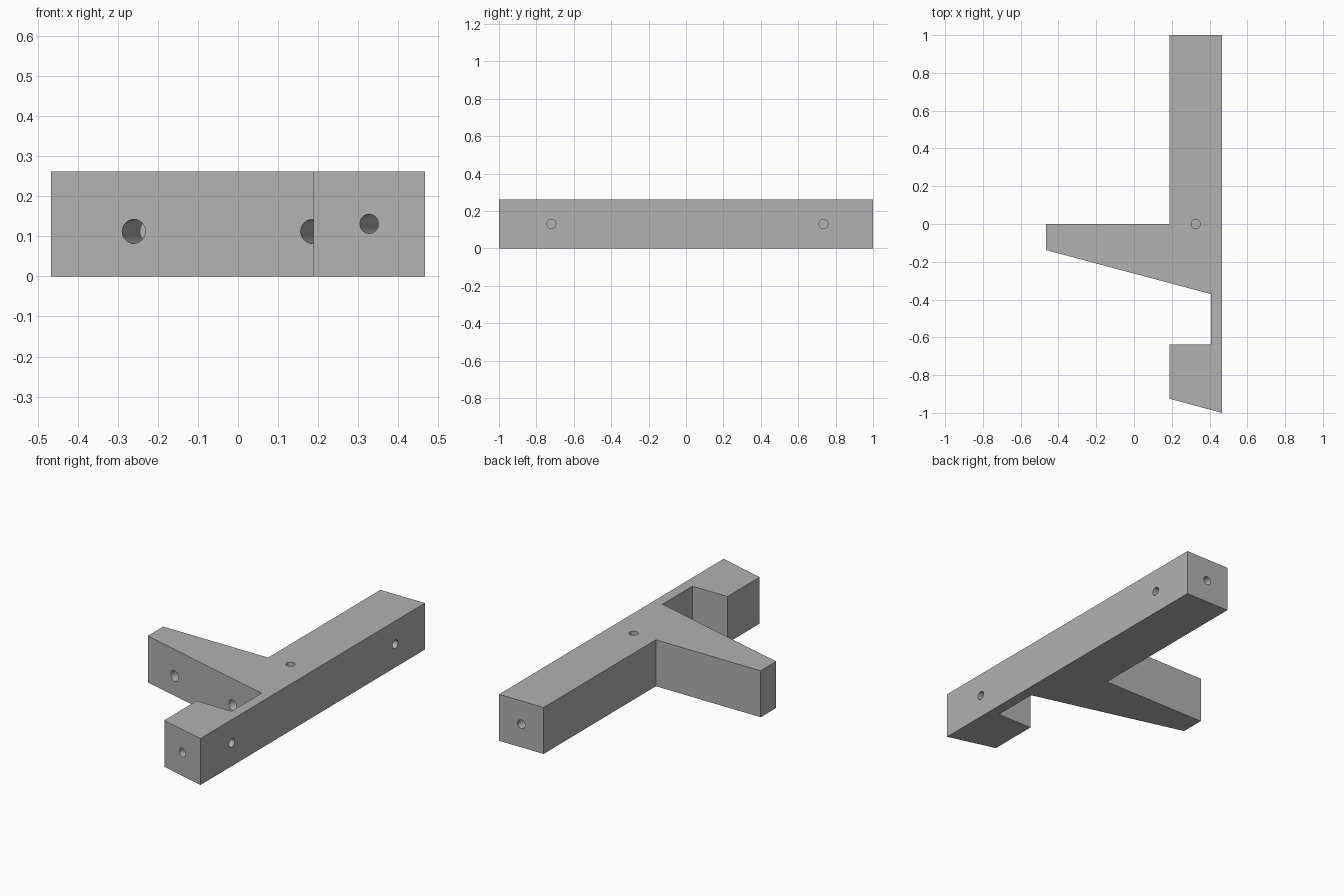
import bpy, bmesh, math
from mathutils import Vector

cube = bpy.data.objects.get("Cube")
if cube:
    bpy.data.objects.remove(cube, do_unlink=True)

HEIGHT = 0.262
SLANT = math.radians(15)

grey = bpy.data.materials.new("plain grey")
grey.use_nodes = True
colour = (0.445, 0.445, 0.445, 1)
grey.diffuse_color = colour
grey.node_tree.nodes["Principled BSDF"].inputs["Base Color"].default_value = colour


def link(name, bm):
    bmesh.ops.recalc_face_normals(bm, faces=bm.faces)
    mesh = bpy.data.meshes.new(name)
    bm.to_mesh(mesh)
    bm.free()
    mesh.materials.append(grey)
    obj = bpy.data.objects.new(name, mesh)
    bpy.context.collection.objects.link(obj)
    return obj


# Bracket body: long bar, tapered arm, notch and slanted end
outline = [(0.188, 1), (0.188, 0), (-0.466, 0), (-0.466, -0.138),
           (0.407, -0.371), (0.407, -0.638), (0.188, -0.638),
           (0.188, -0.925), (0.466, -1), (0.466, 1)]
bm = bmesh.new()
base = bm.faces.new([bm.verts.new((x, y, 0)) for x, y in outline])
extruded = bmesh.ops.extrude_face_region(bm, geom=[base])["geom"]
bmesh.ops.translate(bm, vec=(0, 0, HEIGHT),
                    verts=[v for v in extruded if isinstance(v, bmesh.types.BMVert)])
body = link("bracket_body", bm)


# Blind drilled holes: mouth position, inward direction, radius, depth
def drill(mouth, inward, radius, depth):
    inward = Vector(inward).normalized()
    over = 0.03
    bm = bmesh.new()
    bmesh.ops.create_cone(bm, cap_ends=True, segments=32, radius1=radius,
                          radius2=radius, depth=depth + over)
    cutter = link("hole_cutter", bm)
    cutter.hide_render = True
    cutter.rotation_mode = 'QUATERNION'
    cutter.rotation_quaternion = inward.to_track_quat('Z', 'Y')
    cutter.location = Vector(mouth) + inward * (depth - over) / 2
    mod = body.modifiers.new("hole", 'BOOLEAN')
    mod.operation = 'DIFFERENCE'
    mod.solver = 'EXACT'
    mod.object = cutter
    bpy.context.view_layer.update()
    bpy.ops.object.modifier_apply(modifier=mod.name)
    bpy.data.objects.remove(cutter, do_unlink=True)


bpy.context.view_layer.objects.active = body
body.select_set(True)
mid = HEIGHT / 2
bar_x = 0.327
slanted = (math.sin(SLANT), math.cos(SLANT), 0)

for x in (-0.26, 0.185):  # arm front
    y = -0.138 - (x + 0.466) * math.tan(SLANT)
    drill((x, y, 0.112), slanted, 0.03, 0.17)
drill((bar_x, -0.9625, mid), slanted, 0.024, 0.2)  # slanted end
drill((bar_x, 1, mid), (0, -1, 0), 0.024, 0.18)    # square end
drill((bar_x, 0, HEIGHT), (0, 0, -1), 0.024, 0.13)  # top
for y in (-0.72, 0.735):  # outer side
    drill((0.466, y, mid), (-1, 0, 0), 0.024, 0.13)

bpy.ops.object.shade_smooth_by_angle(angle=math.radians(30))
